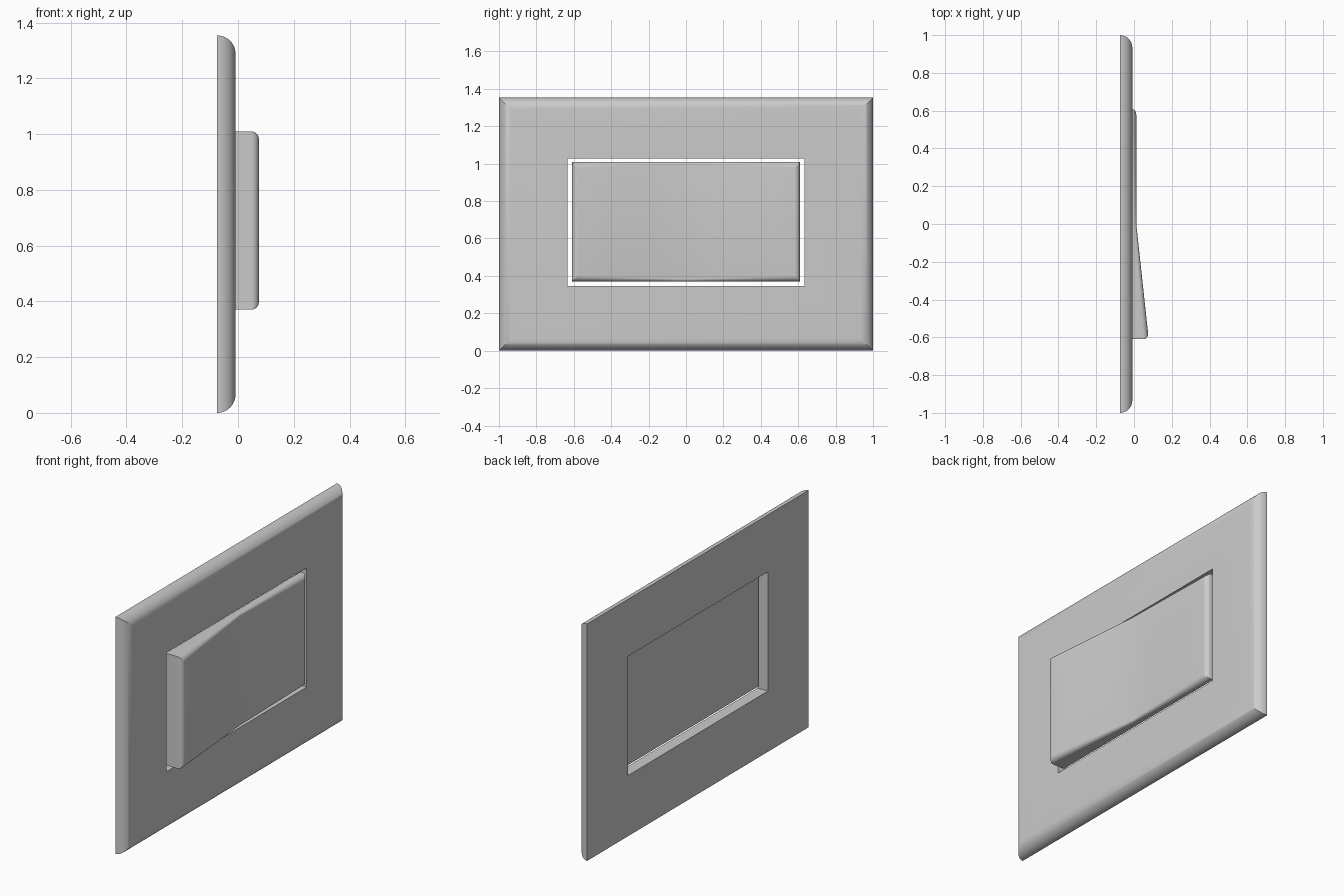
import bpy
from math import sin, cos, pi

if "Cube" in bpy.data.objects:
    bpy.data.objects.remove(bpy.data.objects["Cube"])


def make_object(name, verts, faces):
    mesh = bpy.data.meshes.new(name)
    mesh.from_pydata(verts, [], faces)
    mesh.update()
    ob = bpy.data.objects.new(name, mesh)
    bpy.context.collection.objects.link(ob)
    bpy.ops.object.select_all(action='DESELECT')
    ob.select_set(True)
    bpy.context.view_layer.objects.active = ob
    bpy.ops.object.mode_set(mode='EDIT')
    bpy.ops.mesh.select_all(action='SELECT')
    bpy.ops.mesh.normals_make_consistent(inside=False)
    bpy.ops.object.mode_set(mode='OBJECT')
    bpy.ops.object.shade_smooth_by_angle(angle=pi / 6)
    return ob


def rect(x, y, z0, z1):
    return [(x, -y, z0), (x, y, z0), (x, y, z1), (x, -y, z1)]


# Wall plate: rectangular loops from back edge, over the rounded rim, through the opening
BACK, FRONT, HEIGHT = -0.075, -0.009, 1.354
R = FRONT - BACK
loops = []
for i in range(13):
    a = i / 12 * pi / 2
    inset = R * (1 - cos(a))
    loops.append(rect(BACK + R * sin(a), 1 - inset, inset, HEIGHT - inset))
loops += [rect(x, 0.633, 0.347, 1.028) for x in (FRONT, BACK)]
n = len(loops)
make_object("wall_plate", [v for loop in loops for v in loop],
            [(i * 4 + j, i * 4 + (j + 1) % 4,
              (i + 1) % n * 4 + (j + 1) % 4, (i + 1) % n * 4 + j)
             for i in range(n) for j in range(4)])

# Rocker: bent front face with rounded edges that narrow toward the pivot line
HY, HZ, ZC, STEPS, END_W = 0.61, 0.32, 0.69, 8, 0.03
angles = [i / STEPS * pi / 2 for i in range(STEPS + 1)]


def axis(middle):
    """Samples across one direction: (side, bevel angle, fraction of flat part)."""
    return ([(-1, a, None) for a in angles] + [(0, pi / 2, m) for m in middle]
            + [(1, a, None) for a in reversed(angles)])


cols = axis([-0.45, -0.3, -0.15, 0, 0.15, 0.3, 0.45])
rows = axis([0])
verts = []
for s, a, flat in cols:
    y = flat if s == 0 else s * (HY - END_W * (1 - cos(a)))
    width = 0.012 + 0.02 * abs(y) / HY
    face = 0.012 + max(0, -y) / HY * 0.066
    for t, b, zf in rows:
        z = ZC + (zf if t == 0 else t * (HZ - width * (1 - cos(b))))
        drop = max(END_W * (1 - sin(a)), width * (1 - sin(b)))
        verts.append((face - drop, y, z))
nc, nr = len(cols), len(rows)
faces = [(i * nr + j, (i + 1) * nr + j, (i + 1) * nr + j + 1, i * nr + j + 1)
         for i in range(nc - 1) for j in range(nr - 1)]

# Rocker sides and closed back
rim = ([i * nr for i in range(nc)]
       + [(nc - 1) * nr + j for j in range(1, nr)]
       + [i * nr + nr - 1 for i in range(nc - 2, -1, -1)]
       + [j for j in range(nr - 2, 0, -1)])
base = len(verts)
verts += [(-0.03, verts[k][1], verts[k][2]) for k in rim]
m = len(rim)
faces += [(rim[k], rim[(k + 1) % m], base + (k + 1) % m, base + k) for k in range(m)]
faces.append(tuple(base + k for k in range(m)))
make_object("rocker_switch", verts, faces)
